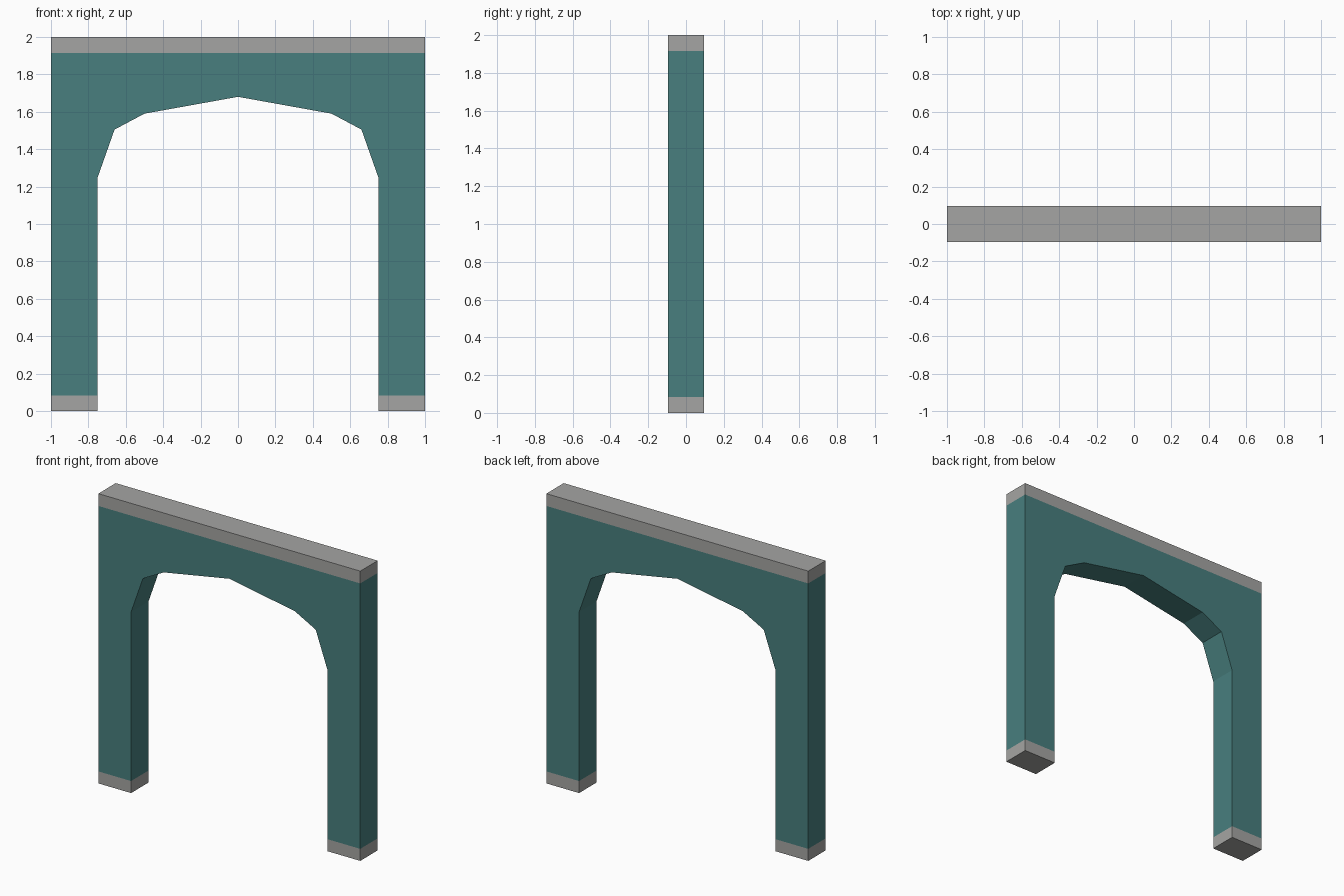
import bpy, bmesh

if "Cube" in bpy.data.objects:
    bpy.data.objects.remove(bpy.data.objects["Cube"])

def material(name, rgb):
    m = bpy.data.materials.new(name)
    lin = [((c / 255 + 0.055) / 1.055) ** 2.4 for c in rgb]
    m.diffuse_color = (*lin, 1)
    m.use_nodes = True
    m.node_tree.nodes["Principled BSDF"].inputs["Base Color"].default_value = m.diffuse_color
    return m

DEPTH = 0.095
LOW, HIGH = 0.083, 1.915   # heights of the grey bands

# Half of the arch outline, mirrored for the other side
half = [(1, 2), (1, 0), (0.75, 0), (0.75, 1.25), (0.66, 1.505), (0.5, 1.59)]
outline = half + [(0, 1.68)] + [(-x, z) for x, z in reversed(half)]

bm = bmesh.new()
face = bm.faces.new([bm.verts.new((x, -DEPTH, z)) for x, z in outline])
ext = bmesh.ops.extrude_face_region(bm, geom=[face])
verts = [g for g in ext["geom"] if isinstance(g, bmesh.types.BMVert)]
bmesh.ops.translate(bm, vec=(0, 2 * DEPTH, 0), verts=verts)

# Cut the band edges, and the crown so the faces stay simple
for co, no in (((0, 0, LOW), (0, 0, 1)), ((0, 0, HIGH), (0, 0, 1)),
               ((0, 0, 0), (1, 0, 0))):
    bmesh.ops.bisect_plane(bm, geom=bm.verts[:] + bm.edges[:] + bm.faces[:],
                           plane_co=co, plane_no=no)
bmesh.ops.recalc_face_normals(bm, faces=bm.faces[:])

# Grey for the feet and the top band, teal between
for f in bm.faces:
    z = f.calc_center_bounds().z
    f.material_index = 1 if z < LOW or z > HIGH else 0

mesh = bpy.data.meshes.new("arch_wall")
bm.to_mesh(mesh)
bm.free()
mesh.materials.append(material("teal paint", (72, 127, 126)))
mesh.materials.append(material("grey trim", (165, 165, 163)))
bpy.context.collection.objects.link(bpy.data.objects.new("arch_wall", mesh))
